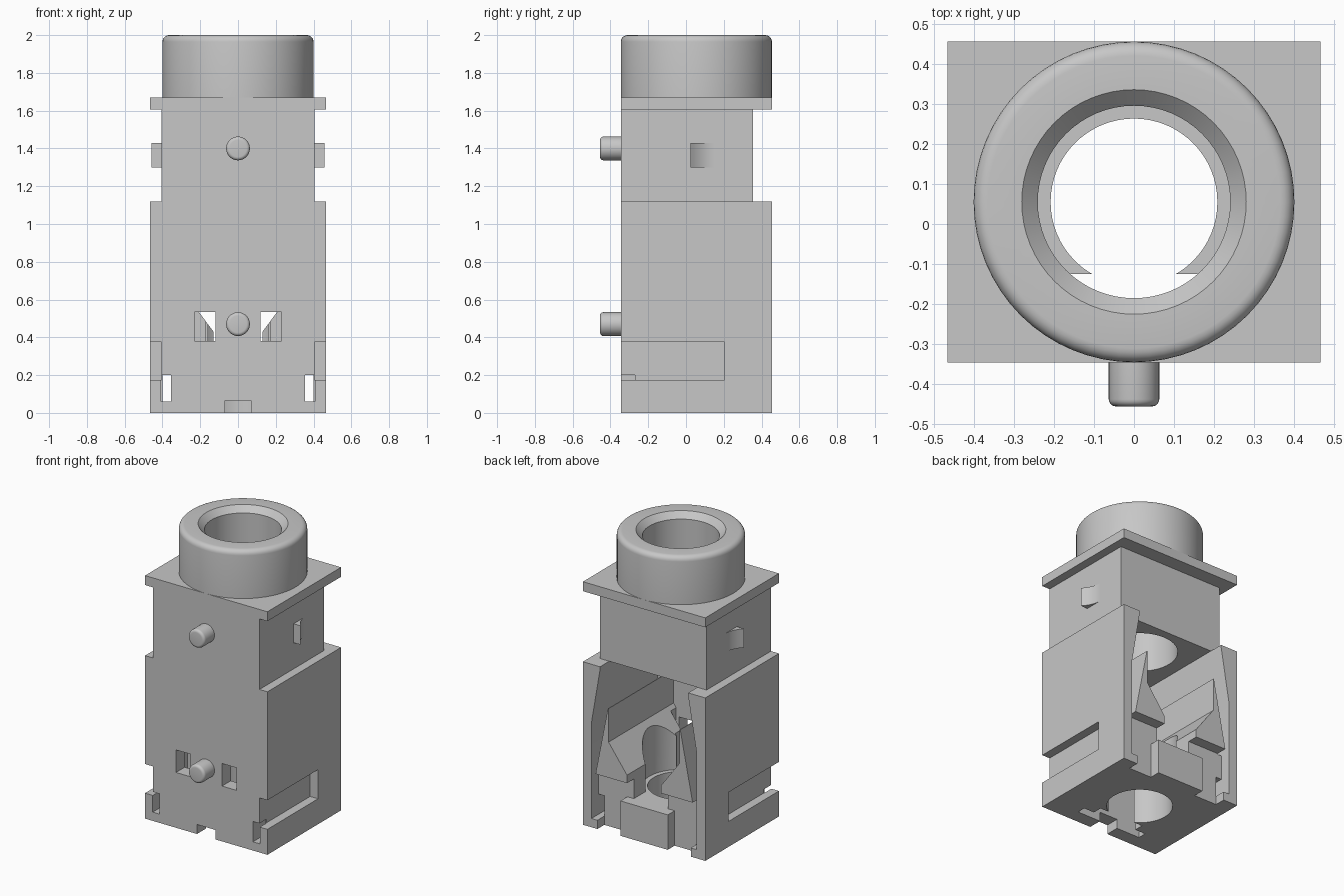
import bpy, bmesh, math
from mathutils import Matrix

cube = bpy.data.objects.get("Cube")
if cube:
    bpy.data.objects.remove(cube, do_unlink=True)

COLOUR = (0.57, 0.57, 0.57, 1)
grey = bpy.data.materials.new("plain grey")
grey.use_nodes = True
grey.diffuse_color = COLOUR
grey.node_tree.nodes["Principled BSDF"].inputs["Base Color"].default_value = COLOUR

CY = 0.055          # bore axis in y
FRONT, BACK, SIDE = -0.345, 0.455, 0.465


def finish(name, bm):
    bmesh.ops.recalc_face_normals(bm, faces=bm.faces)
    mesh = bpy.data.meshes.new(name)
    bm.to_mesh(mesh)
    bm.free()
    mesh.materials.append(grey)
    ob = bpy.data.objects.new(name, mesh)
    bpy.context.collection.objects.link(ob)
    return ob


def prism(name, pts, lo, hi, axis="Y"):
    """Extrude a profile: (x, z) points along y, or (x, y) points along z."""
    bm = bmesh.new()
    place = (lambda a, b, t: (a, t, b)) if axis == "Y" else (lambda a, b, t: (a, b, t))
    low = [bm.verts.new(place(a, b, lo)) for a, b in pts]
    high = [bm.verts.new(place(a, b, hi)) for a, b in pts]
    bm.faces.new(low)
    bm.faces.new(high)
    for i in range(len(pts)):
        j = (i + 1) % len(pts)
        bm.faces.new((low[i], low[j], high[j], high[i]))
    return finish(name, bm)


def box(name, x, y, z):
    return prism(name, [(x[0], z[0]), (x[1], z[0]), (x[1], z[1]), (x[0], z[1])], *y)


def mirrored(half):
    return half + [(-x, z) for x, z in reversed(half)]


def lathe(name, profile, matrix, closed=False, steps=64):
    """Spin (radius, height) points about z, then place with a matrix."""
    bm = bmesh.new()
    rings = [[bm.verts.new((r * math.cos(k * math.tau / steps), r * math.sin(k * math.tau / steps), h))
              for k in range(steps)] for r, h in profile]
    pairs = list(zip(rings, rings[1:]))
    if closed:
        pairs.append((rings[-1], rings[0]))
    else:
        bm.faces.new(rings[0])
        bm.faces.new(rings[-1])
    for a, b in pairs:
        for k in range(steps):
            m = (k + 1) % steps
            bm.faces.new((a[k], a[m], b[m], b[k]))
    bm.transform(matrix)
    return finish(name, bm)


def bore(radius, lo, hi):
    return lathe("cutter", [(radius, lo), (radius, hi)], Matrix.Translation((0, CY, 0)))


def cut(ob, cutters):
    bpy.context.view_layer.objects.active = ob
    for cutter in cutters:
        cutter.hide_render = True
        mod = ob.modifiers.new("cut", "BOOLEAN")
        mod.operation, mod.solver, mod.object = "DIFFERENCE", "EXACT", cutter
        bpy.ops.object.modifier_apply(modifier=mod.name)
        bpy.data.objects.remove(cutter, do_unlink=True)


def smooth(ob):
    bpy.ops.object.select_all(action="DESELECT")
    ob.select_set(True)
    bpy.context.view_layer.objects.active = ob
    bpy.ops.object.shade_smooth_by_angle(angle=math.radians(30))


def rounded(r, top, b):
    return [(r - b + b * math.cos(t), top - b + b * math.sin(t))
            for t in (i * math.pi / 10 for i in range(6))]


# Lower housing with open back
housing = box("lower_housing", (-SIDE, SIDE), (FRONT, BACK), (0, 1.12))
cutters = [
    # tapered outer walls, thin inner leaves and the funnel between them
    prism("cutter", mirrored([(0.335, 1.2), (0.335, 1.1), (0.4, 0.72), (0.4, 0.37), (0.37, 0.37),
                              (0.275, 0.85), (0.27, 0.85), (0.27, 0.62), (0.13, 0.43),
                              (0.13, 0.24)]), -0.25, 0.5),
    # recess above the centre block at the back
    box("cutter", (-0.2, 0.2), (0.38, 0.5), (0.24, 0.375)),
    # stepped pocket behind the front wall, open at the bottom
    box("cutter", (-0.25, 0.25), (-0.25, -0.19), (-0.1, 0.75)),
    box("cutter", (-0.17, 0.17), (-0.2, -0.125), (-0.1, 0.75)),
    # stepped bore and front notch
    bore(0.208, -0.1, 0.3),
    bore(0.24, 0.24, 0.95),
    box("cutter", (-0.07, 0.07), (-0.4, -0.24), (-0.1, 0.065)),
]
for s in (-1, 1):
    def span(a, b):
        return sorted((s * a, s * b))
    cutters += [
        box("cutter", span(0.12, 0.23), (-0.4, -0.2), (0.38, 0.535)),     # front window
        box("cutter", span(0.355, 0.407), (-0.5, -0.27), (0.06, 0.2)),    # through slot, front
        box("cutter", span(0.355, 0.4), (-0.3, 0.6), (0.06, 0.2)),        # through slot, rest
        box("cutter", span(0.18, 0.355), (0.38, 0.6), (-0.1, 0.375)),     # back recess
        box("cutter", span(0.35, 0.4), (0.38, 0.6), (0.06, 0.375)),       # recess above the foot
        box("cutter", span(0.405, 0.6), (-0.5, 0.205), (0.175, 0.375)),   # side recess
    ]
cut(housing, cutters)
smooth(housing)

# Upper body and flange, both bored through
upper = box("upper_body", (-0.405, 0.405), (FRONT, 0.355), (1.12, 1.605))
flange = box("flange", (-SIDE, SIDE), (FRONT, BACK), (1.605, 1.67))
for ob in (upper, flange):
    cut(ob, [bore(0.24, 1, 1.8)])
    smooth(ob)

# Round collar with chamfered mouth
collar = lathe("collar", [(0.24, 1.67), (0.4, 1.67)] + rounded(0.4, 2.0, 0.035)
               + [(0.28, 2.0), (0.24, 1.96)], Matrix.Translation((0, CY, 0)), closed=True)
smooth(collar)

# Locating pegs on the front
for label, z in (("lower", 0.47), ("upper", 1.4)):
    spot = Matrix.Translation((0, FRONT, z)) @ Matrix.Rotation(math.pi / 2, 4, "X")
    smooth(lathe(label + "_peg", [(0.063, -0.01)] + rounded(0.063, 0.11, 0.018), spot, steps=32))

# Clips on the sides, sweeping back into the body in a hollow curve
for label, s in (("left", 1), ("right", -1)):
    curve = [(0.405 + 0.053 * (1 - t) ** 2, 0.025 + 0.12 * t) for t in (i / 8 for i in range(9))]
    smooth(prism(label + "_clip", [(s * x, y) for x, y in [(0.395, 0.025)] + curve + [(0.395, 0.145)]],
                 1.3, 1.43, axis="Z"))
